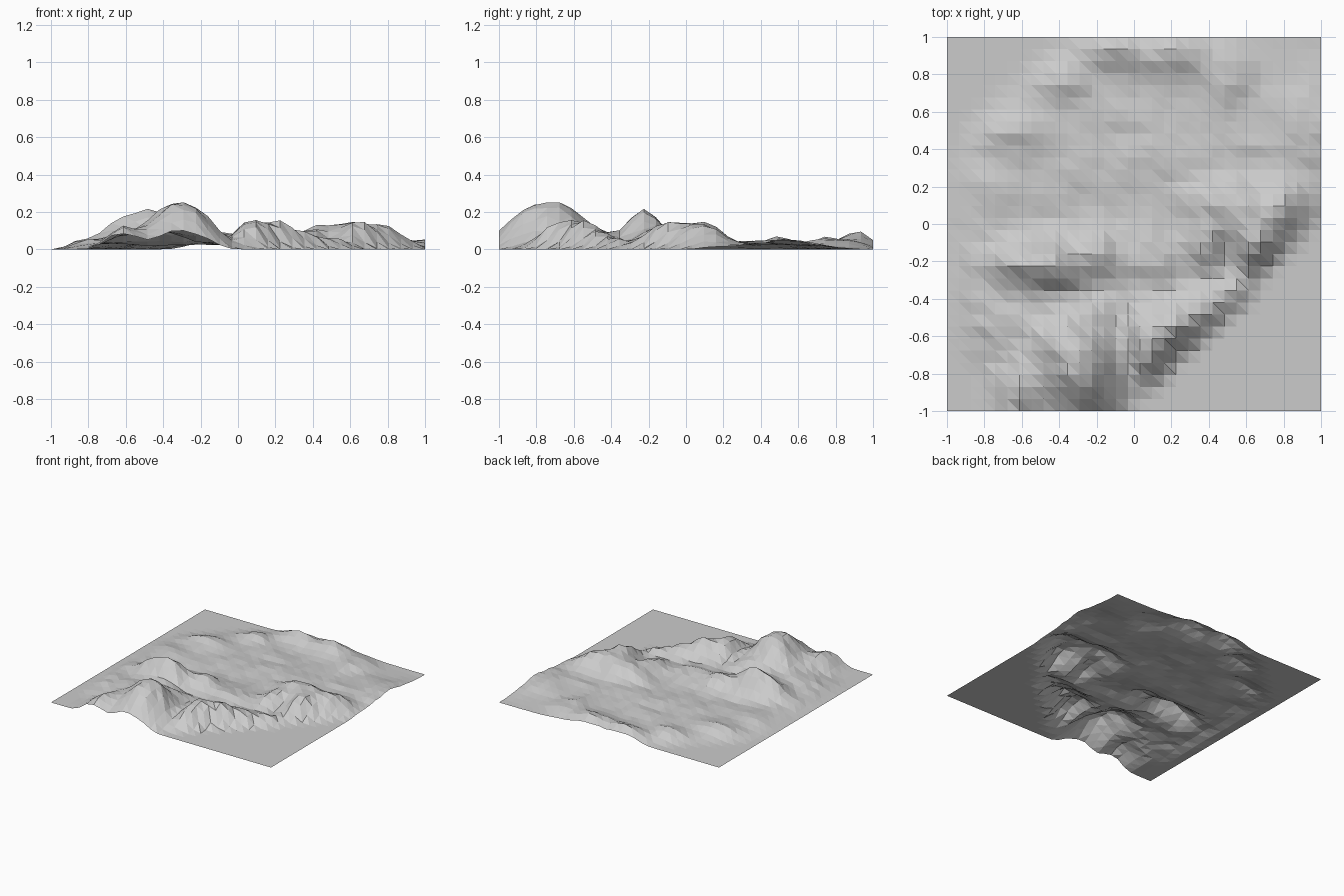
import bpy
import bmesh
from math import exp
from mathutils import Vector, noise

N = 31  # cells per side

# hills: x, y, height, radius x, radius y
HILLS = [
    (-0.30, -0.77, 0.258, 0.145, 0.17),  # main peak
    (-0.42, -0.62, 0.140, 0.13, 0.12),
    (-0.61, -0.88, 0.135, 0.085, 0.14),  # shoulder of the main peak
    (-0.46, -0.23, 0.215, 0.13, 0.11),   # west ridge
    (-0.64, -0.20, 0.130, 0.09, 0.10),
    (-0.20, -0.16, 0.120, 0.10, 0.11),
    (-0.60, -0.52, 0.080, 0.20, 0.14),
    (-0.82, -0.30, 0.050, 0.13, 0.20),
    (-0.28, -0.48, 0.095, 0.17, 0.08),
    (0.08, -0.62, 0.165, 0.09, 0.15),    # south-east ridge
    (0.22, -0.55, 0.155, 0.08, 0.10),
    (0.37, -0.46, 0.095, 0.11, 0.10),
    (0.54, -0.37, 0.085, 0.10, 0.09),
    (0.64, -0.12, 0.155, 0.10, 0.10),    # east massif
    (0.60, 0.03, 0.130, 0.13, 0.11),
    (0.39, -0.06, 0.115, 0.09, 0.13),
    (0.48, 0.14, 0.120, 0.16, 0.08),
    (0.78, 0.08, 0.125, 0.11, 0.12),
    (0.03, -0.18, 0.070, 0.17, 0.15),    # middle ground
    (-0.10, 0.92, 0.090, 0.13, 0.08),    # northern rim
    (0.20, 0.90, 0.090, 0.15, 0.09),
    (0.47, 0.79, 0.065, 0.12, 0.11),
    (-0.36, 0.76, 0.068, 0.10, 0.08),
    (-0.64, 0.50, 0.068, 0.13, 0.08),
    (-0.78, 0.10, 0.045, 0.18, 0.20),
    (0.95, 0.52, 0.055, 0.22, 0.17),     # eastern edge
    (0.00, 0.38, 0.045, 0.65, 0.34),     # broad plateau
]


def smooth(t):
    t = min(1.0, max(0.0, t))
    return t * t * (3 - 2 * t)


def height(x, y):
    total = 0.0
    for cx, cy, h, rx, ry in HILLS:
        g = h * exp(-0.5 * (((x - cx) / rx) ** 2 + ((y - cy) / ry) ** 2))
        total += g * g
    z = total ** 0.5
    # valley inside the east massif
    z *= 1 - 0.5 * exp(-0.5 * (((x - 0.51) / 0.06) ** 2 + ((y + 0.21) / 0.08) ** 2))
    # east-west streaks and fine roughness, stronger on high ground
    streak = noise.noise(Vector((x * 2.5, y * 7.0, 3.1)))
    rough = noise.noise(Vector((x * 6.0, y * 8.0, 7.7)))
    fine = noise.noise(Vector((x * 11.0, y * 12.0, 1.4)))
    z += min(1.0, z / 0.05) * (0.012 * streak + 0.008 * rough + 0.010 * fine)
    z *= 1 + 0.03 * rough + 0.06 * fine
    # steep, slightly ragged drop to the flat south-east corner
    z *= smooth((1.07 - (x - y) + 0.04 * rough) / 0.27)
    # gentle fades on the west side and the north-west corner
    z *= 0.15 + 0.85 * smooth((x + 1.0) / 0.16)
    z *= smooth((x - y + 1.55) / 0.35)
    return max(0.0, z - 0.004)


# terrain sheet: triangulated height grid
bm = bmesh.new()
grid = []
for j in range(N + 1):
    row = []
    for i in range(N + 1):
        x, y = -1 + 2 * i / N, -1 + 2 * j / N
        row.append(bm.verts.new((x, y, height(x, y))))
    grid.append(row)
for j in range(N):
    for i in range(N):
        a, b = grid[j][i], grid[j][i + 1]
        c, d = grid[j + 1][i + 1], grid[j + 1][i]
        bm.faces.new((a, b, d))
        bm.faces.new((b, c, d))

mesh = bpy.data.meshes.new("terrain")
bm.to_mesh(mesh)
bm.free()
terrain = bpy.data.objects.new("terrain", mesh)
bpy.context.collection.objects.link(terrain)
